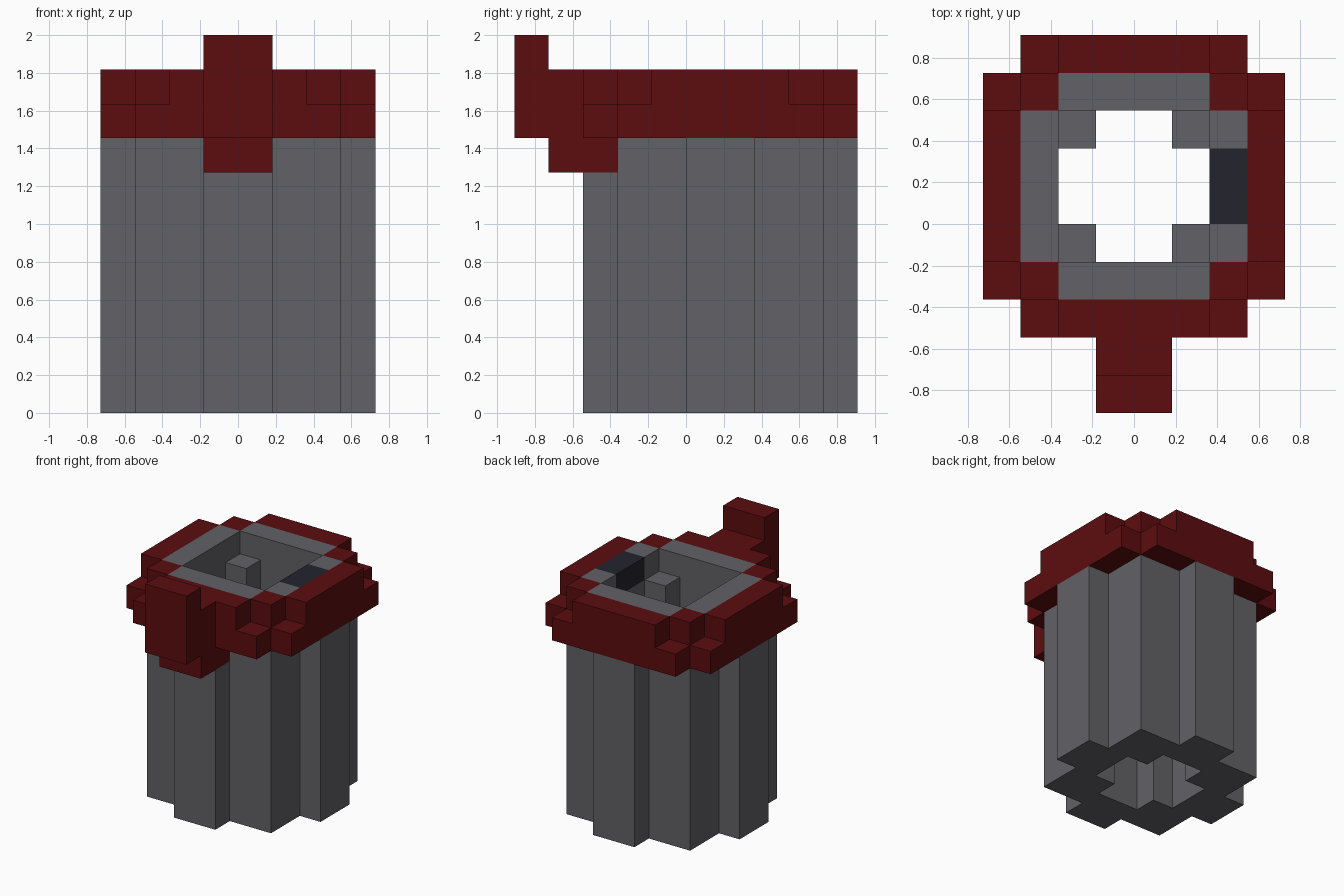
import bpy, bmesh, math
from itertools import product

U = 2 / 11        # edge length of one block
Y_SHIFT = 1       # the round part sits one block behind the centre

cube = bpy.data.objects.get("Cube")
if cube:
    bpy.data.objects.remove(cube)


def material(name, rgb):
    m = bpy.data.materials.new(name)
    m.use_nodes = True
    m.diffuse_color = (*rgb, 1)
    m.node_tree.nodes["Principled BSDF"].inputs["Base Color"].default_value = (*rgb, 1)
    return m


cells = {}        # block position -> part name


def box(part, x0, x1, y0, y1, z0, z1):
    """Fill a box of blocks with a part, or carve it away when part is None."""
    for c in product(range(x0, x1), range(y0, y1), range(z0, z1)):
        if part:
            cells[c] = part
        else:
            cells.pop(c, None)


def cross(part, long, short, z0, z1):
    """Two centred boxes crossing each other."""
    box(part, -long, long, -short, short, z0, z1)
    box(part, -short, short, -long, long, z0, z1)


# Stepped collar: wide lower layer, notched upper layer
cross("collar", 4, 3, 8, 9)
cross("collar", 4, 2, 9, 10)
box("collar", -3, 3, -3, 3, 9, 10)

# Fluted can body and its top rim
box("can_body", -3, 3, -3, 3, 0, 9)
cross("can_body", 4, 1, 0, 8)
cross("can_body", 3, 2, 9, 10)

# Dark patch set in the rim
box("rim_patch", 2, 3, -1, 1, 9, 10)

# Front handle: lower bracket, arm and upright tab
box("front_handle", -1, 1, -5, -3, 7, 8)
box("front_handle", -1, 1, -5, -4, 8, 10)
box("front_handle", -1, 1, -6, -5, 8, 11)

# Hollow: square recess on top, cross-shaped shaft below
box(None, -2, 2, -2, 2, 9, 10)
cross(None, 2, 1, 0, 9)


def build(part, mat):
    """Make a mesh of the exposed block faces of one part."""
    bm = bmesh.new()
    verts = {}

    def vert(p):
        if p not in verts:
            verts[p] = bm.verts.new((p[0] * U, (p[1] + Y_SHIFT) * U, p[2] * U))
        return verts[p]

    for c in [c for c, name in cells.items() if name == part]:
        for axis, side in product(range(3), (0, 1)):
            n = list(c)
            n[axis] += 2 * side - 1
            if tuple(n) in cells:
                continue
            a, b = (axis + 1) % 3, (axis + 2) % 3
            corners = []
            for i, j in ((0, 0), (1, 0), (1, 1), (0, 1)):
                p = list(c)
                p[axis] += side
                p[a] += i
                p[b] += j
                corners.append(vert(tuple(p)))
            bm.faces.new(corners if side else corners[::-1])

    # Merge flat areas into large faces
    bmesh.ops.dissolve_limit(bm, angle_limit=math.radians(1),
                             verts=bm.verts, edges=bm.edges)
    mesh = bpy.data.meshes.new(part)
    bm.to_mesh(mesh)
    bm.free()
    mesh.materials.append(mat)
    bpy.context.collection.objects.link(bpy.data.objects.new(part, mesh))


grey = material("grey_metal", (0.122, 0.119, 0.133))
red = material("dark_red", (0.108, 0.004, 0.005))
dark = material("dark_navy", (0.017, 0.017, 0.027))

build("can_body", grey)
build("collar", red)
build("front_handle", red)
build("rim_patch", dark)
